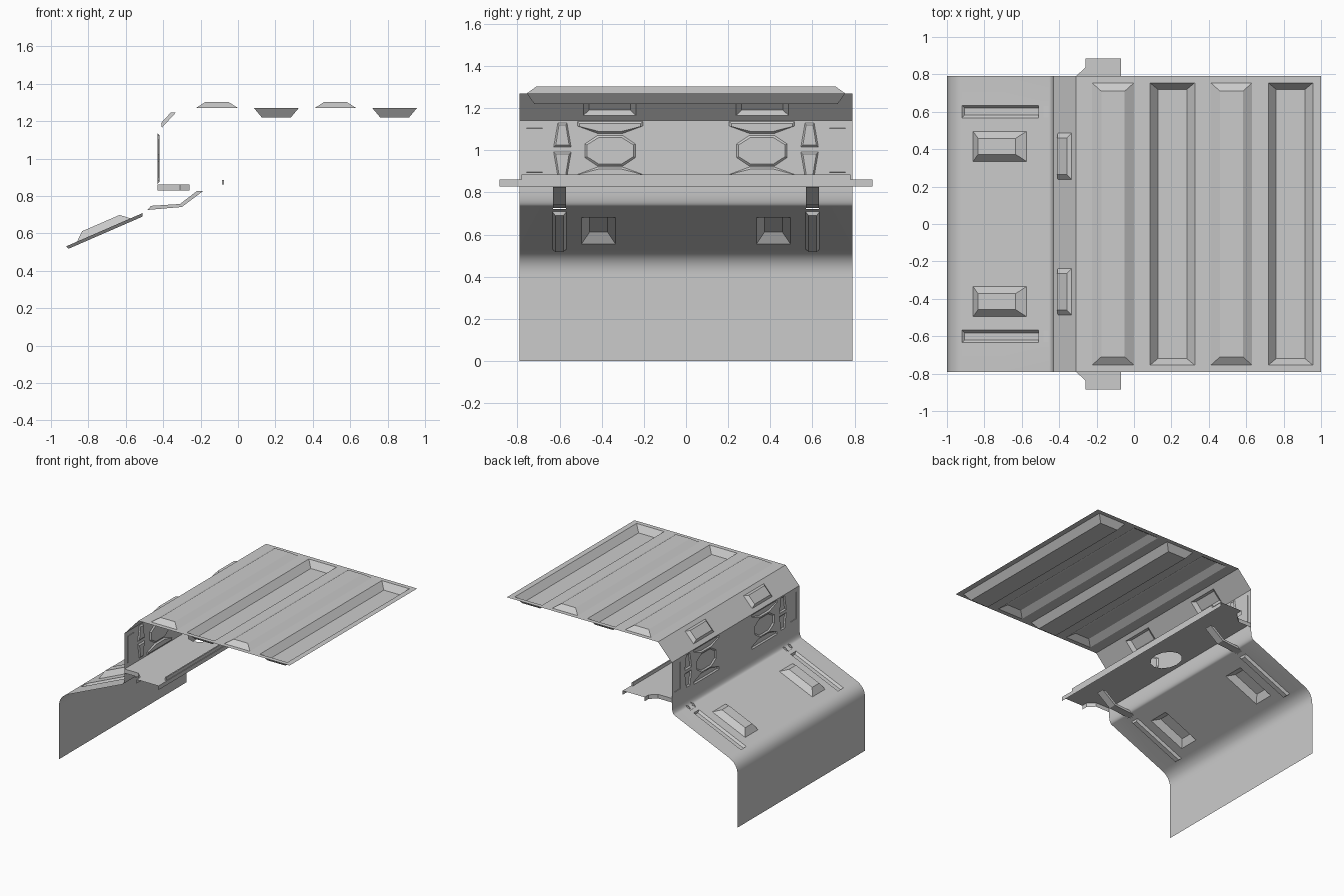
import bpy, bmesh, math
from mathutils import Vector, Matrix

if "Cube" in bpy.data.objects:
    bpy.data.objects.remove(bpy.data.objects["Cube"])

W = 0.79  # half width of the pan


def finish(bm, name, smooth=True):
    bmesh.ops.remove_doubles(bm, verts=bm.verts, dist=0.0005)
    bmesh.ops.recalc_face_normals(bm, faces=bm.faces)
    top = max(bm.faces, key=lambda f: f.calc_center_median().z)
    if top.normal.z < 0:
        bmesh.ops.reverse_faces(bm, faces=bm.faces)
    me = bpy.data.meshes.new(name)
    bm.to_mesh(me)
    bm.free()
    ob = bpy.data.objects.new(name, me)
    bpy.context.collection.objects.link(ob)
    if smooth:
        me.polygons.foreach_set("use_smooth", [True] * len(me.polygons))
        me.set_sharp_from_angle(angle=math.radians(25))
    return ob


def loop(bm, pts):
    vs = [bm.verts.new(p) for p in pts]
    return vs, [bm.edges.new((vs[i - 1], vs[i])) for i in range(len(vs))]


def panel(bm, outline, feats, place, normal):
    """Flat sheet with pressed features; each is (outer, inner or None, depth)."""
    edges = loop(bm, [place(s, y, 0) for s, y in outline])[1]
    for outer, inner, d in feats:
        a, e = loop(bm, [place(s, y, 0) for s, y in outer])
        edges += e
        if inner:
            b = [bm.verts.new(place(s, y, d)) for s, y in inner]
            for i in range(len(a)):
                bm.faces.new((a[i - 1], a[i], b[i], b[i - 1]))
            bm.faces.new(b)
    bmesh.ops.triangle_fill(bm, edges=edges, use_beauty=True, normal=normal)


def rect(s0, s1, y0, y1):
    return [(s0, y0), (s1, y0), (s1, y1), (s0, y1)]


def press(s0, s1, y0, y1, ds, dy, d):
    return (rect(s0, s1, y0, y1), rect(s0 + ds, s1 - ds, y0 + dy, y1 - dy), d)


def shrink(pts, m):
    """Scale a polygon toward its middle by a margin m."""
    ss, ys = [p[0] for p in pts], [p[1] for p in pts]
    cs, cy = (min(ss) + max(ss)) / 2, (min(ys) + max(ys)) / 2
    ks = 1 - 2 * m / (max(ss) - min(ss))
    ky = 1 - 2 * m / (max(ys) - min(ys))
    return [(cs + (s - cs) * ks, cy + (y - cy) * ky) for s, y in pts]


def both(feats):
    flip = lambda pts: [(s, -y) for s, y in pts] if pts else None
    return feats + [(flip(o), flip(i), d) for o, i, d in feats]


def strip_panel(bm, a, b, axis, feats):
    """Panel between two x-z profile points; features use x (axis 0) or z (axis 1)."""
    dx, dz = b[0] - a[0], b[1] - a[1]
    n = Vector((-dz, 0, dx)).normalized()

    def place(s, y, d):
        t = (s - a[axis]) / (b[axis] - a[axis])
        return Vector((a[0] + dx * t, y, a[1] + dz * t)) + n * d
    panel(bm, rect(a[axis], b[axis], -W, W), feats, place, n)


def curve_strip(bm, p, c, q, n=10):
    pts = []
    for i in range(n + 1):
        t = i / n
        pts.append([(1 - t) ** 2 * p[k] + 2 * t * (1 - t) * c[k] + t * t * q[k] for k in (0, 1)])
    sweep(bm, pts, -W, W)


def sweep(bm, pts, y0, y1):
    rows = [[bm.verts.new((x, y, z)) for y in (y0, y1)] for x, z in pts]
    for r, s in zip(rows, rows[1:]):
        bm.faces.new((r[0], r[1], s[1], s[0]))


# Main pressed pan: skirt, slope, wall, chamfer and roof as one sheet
zs = lambda x: 0.53 + 0.435 * (x + 0.92)
lo, hi = (-0.925, zs(-0.925)), (-0.452, zs(-0.452))
bm = bmesh.new()
sweep(bm, [(-1, 0), (-1, 0.41)], -W, W)
curve_strip(bm, (-1, 0.41), (-1, zs(-1)), lo)
curve_strip(bm, hi, (-0.43, zs(-0.43)), (-0.43, 0.82))
strip_panel(bm, lo, hi, 0, both([
    press(-0.86, -0.575, 0.335, 0.495, 0.042, 0.037, 0.04),
    press(-0.92, -0.51, 0.568, 0.634, 0.008, 0.014, -0.017),
    (rect(-0.481, -0.456, 0.57, 0.63), None, 0)]))

octagon = [(0.925, 0.30), (0.925, 0.42), (0.965, 0.48), (1.03, 0.48),
           (1.07, 0.42), (1.07, 0.30), (1.03, 0.24), (0.965, 0.24)]
half_oct = [(1.08, 0.30), (1.08, 0.42), (1.115, 0.515), (1.136, 0.515), (1.136, 0.205), (1.115, 0.205)]
wedge = [(1.015, 0.545), (1.015, 0.628), (1.13, 0.608), (1.13, 0.565)]
down = lambda pts, m: [(2 * m - z, y) for z, y in pts]
shapes = [octagon, half_oct, down(half_oct, 1.0), wedge, down(wedge, 1.003)]
strip_panel(bm, (-0.43, 0.82), (-0.43, 1.14), 1, both(
    [(p, shrink(p, 0.01), -0.009) for p in shapes]
    + [press(0.895, 1.105, 0.68, 0.757, 0.001, 0.001, -0.004)]))

strip_panel(bm, (-0.43, 1.14), (-0.31, 1.27), 0, both(
    [press(-0.407, -0.333, 0.237, 0.487, 0.011, 0.027, 0.02)]))
strip_panel(bm, (-0.31, 1.27), (1, 1.27), 0, [
    press(-0.225, 0.0, -0.755, 0.755, 0.05, 0.045, 0.032),
    press(0.085, 0.325, -0.755, 0.755, 0.042, 0.035, -0.05),
    press(0.41, 0.632, -0.755, 0.755, 0.05, 0.045, 0.032),
    press(0.718, 0.957, -0.755, 0.755, 0.042, 0.035, -0.05)])
finish(bm, "floor_pan")

# Cross shelf under the roof, with central opening and end tabs
half = [(-0.07, 0.885), (-0.26, 0.885), (-0.26, 0.837), (-0.31, 0.79), (-0.43, 0.79)]
outline = half + [(x, -y) for x, y in reversed(half)]
arch = [(-0.30 + 0.1 * math.cos(k * math.tau / 12), 0.13 * math.sin(k * math.tau / 12)) for k in range(12)]
bm = bmesh.new()
panel(bm, outline, [(arch, None, 0)], lambda x, y, d: Vector((x, y, 0.86 + d)), Vector((0, 0, 1)))
for s in (1, -1):
    # side flanges
    rows = [[bm.verts.new((x, s * y, z)) for z in (0.86, 0.828)] for x, y in half[1:]]
    for r, q in zip(rows, rows[1:]):
        bm.faces.new((r[0], r[1], q[1], q[0]))
# front flange
bm.faces.new([bm.verts.new((-0.07, y, z)) for y, z in
              ((-0.885, 0.86), (0.885, 0.86), (0.885, 0.828), (-0.885, 0.828))])
finish(bm, "cross_shelf", False)

# Low upstanding lip along the shelf edge
bm = bmesh.new()
bmesh.ops.create_cube(bm, size=1, matrix=Matrix.Translation((-0.08, 0, 0.873))
                      @ Matrix.Diagonal((0.01, 1.56, 0.026, 1)))
finish(bm, "shelf_lip", False)

# Bent channel brackets joining the slope to the shelf
lower = [(-0.485, 0.725), (-0.30, 0.741), (-0.187, 0.826)]
upper = [(-0.465, 0.747), (-0.31, 0.757), (-0.22, 0.826)]
for side, s in (("left", 1), ("right", -1)):
    bm = bmesh.new()
    sweep(bm, lower, s * 0.57, s * 0.63)
    for y in (0.57, 0.63):
        rows = [[bm.verts.new((x, s * y, z)) for x, z in pair] for pair in zip(lower, upper)]
        for r, q in zip(rows, rows[1:]):
            bm.faces.new((r[0], r[1], q[1], q[0]))
    finish(bm, side + "_bracket", False)
